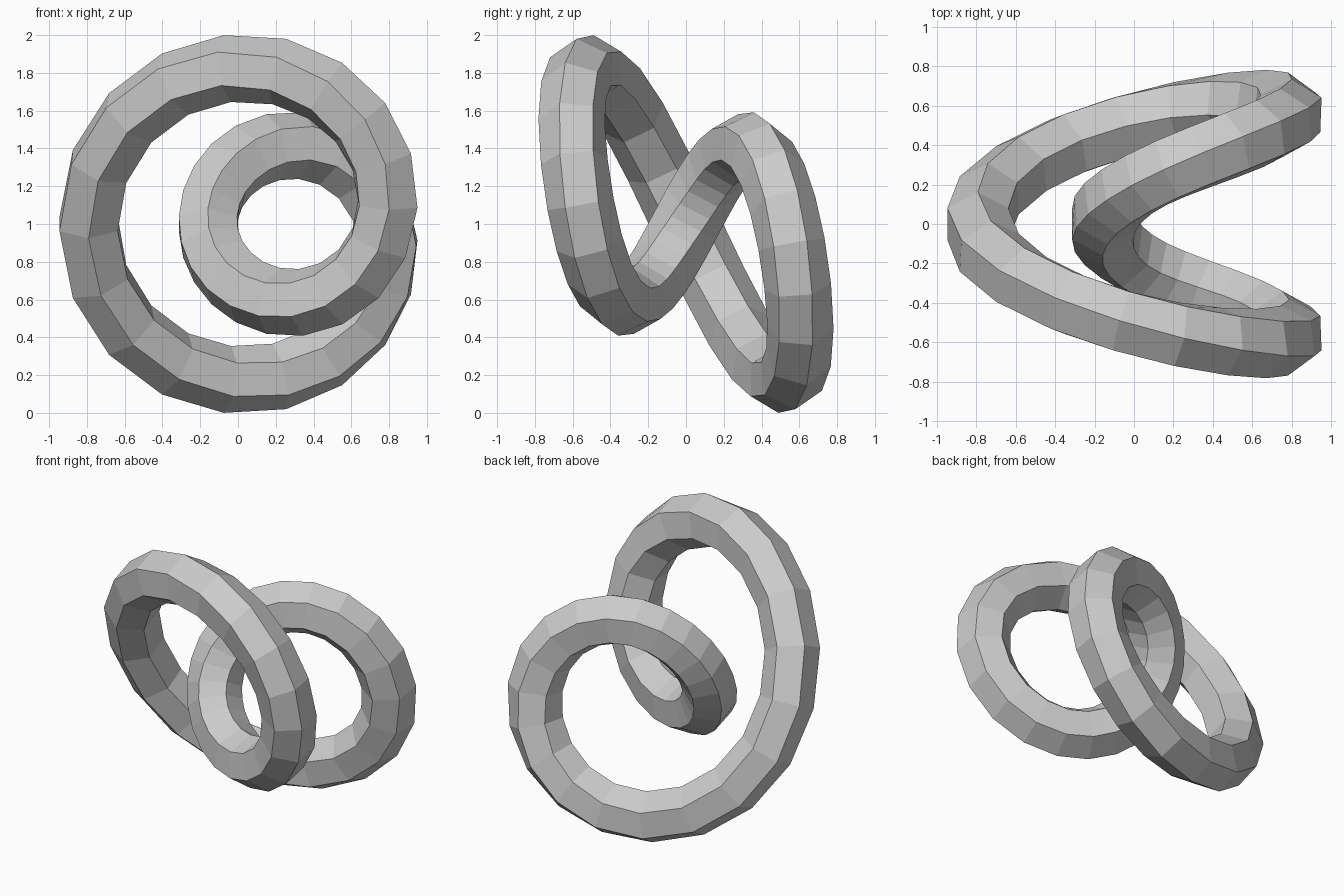
import bpy
import bmesh
from math import sin, cos, pi
from mathutils import Vector

cube = bpy.data.objects.get("Cube")
if cube:
    bpy.data.objects.remove(cube)

SEGMENTS = 38         # rings along the closed path
SIDES = 6             # hexagonal tube
TUBE = 0.178          # tube radius


def path(t):
    """Double loop: two turns about the y axis while the radius swells once."""
    rho = 0.618 + 0.307 * cos(t) + 0.009 * cos(3 * t) + 0.009 * cos(4 * t)
    y = -(0.555 * sin(t) + 0.14 * sin(2 * t) + 0.018 * sin(3 * t))
    return Vector((0.152 - rho * cos(2 * t), y, 1 + rho * sin(2 * t)))


def ring(t):
    """Corner points of the hexagonal section at t, rolling to and fro."""
    tangent = (path(t + 0.001) - path(t - 0.001)).normalized()
    radial = Vector((-cos(2 * t), 0, sin(2 * t)))
    outward = (radial - tangent * radial.dot(tangent)).normalized()
    forward = tangent.cross(outward)
    roll = 0.93 * sin(t) - 0.117 * sin(3 * t)
    for k in range(SIDES):
        a = 2 * pi * k / SIDES - roll
        yield path(t) + TUBE * (cos(a) * forward + sin(a) * outward)


# Sweep the section along the path and close it on itself
bm = bmesh.new()
rings = [[bm.verts.new(p) for p in ring(2 * pi * i / SEGMENTS)]
         for i in range(SEGMENTS)]
for a, b in zip(rings, rings[1:] + rings[:1]):
    for k in range(SIDES):
        n = (k + 1) % SIDES
        bm.faces.new((a[k], a[n], b[n], b[k]))
bmesh.ops.recalc_face_normals(bm, faces=bm.faces)

mesh = bpy.data.meshes.new("double_loop_ring")
bm.to_mesh(mesh)
bm.free()
obj = bpy.data.objects.new("double_loop_ring", mesh)
bpy.context.collection.objects.link(obj)

# Plain grey
grey = bpy.data.materials.new("light_grey")
grey.use_nodes = True
colour = (0.6, 0.6, 0.6, 1)
grey.diffuse_color = colour
grey.node_tree.nodes["Principled BSDF"].inputs["Base Color"].default_value = colour
mesh.materials.append(grey)
